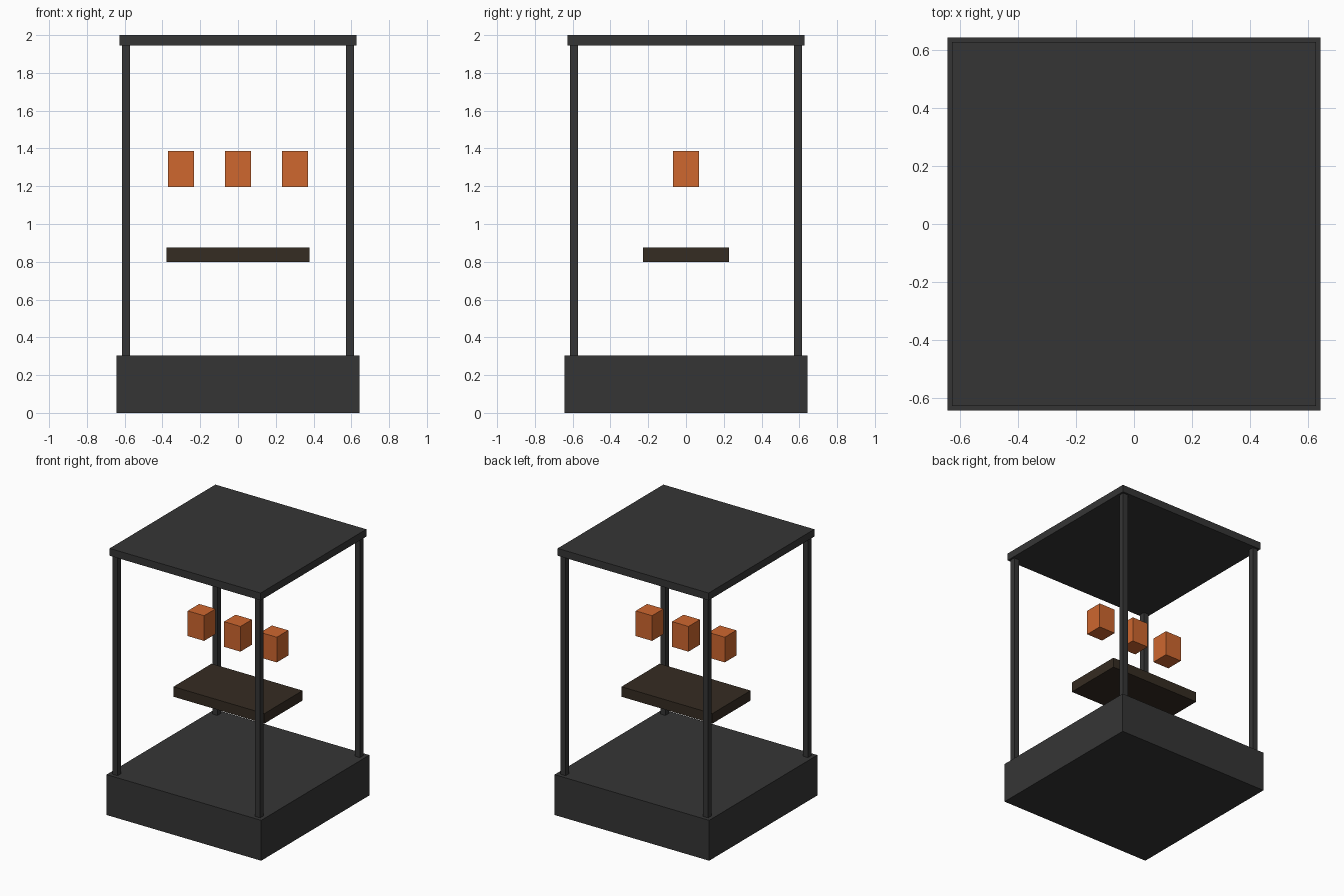
import bpy

cube = bpy.data.objects.get("Cube")
if cube:
    bpy.data.objects.remove(cube, do_unlink=True)


def make_material(name, color):
    mat = bpy.data.materials.new(name)
    mat.use_nodes = True
    mat.diffuse_color = (*color, 1)
    bsdf = mat.node_tree.nodes["Principled BSDF"]
    bsdf.inputs["Base Color"].default_value = (*color, 1)
    bsdf.inputs["Roughness"].default_value = 0.8
    return mat


def box(name, x, y, width, depth, bottom, top, mat):
    bpy.ops.mesh.primitive_cube_add(size=1, location=(x, y, (bottom + top) / 2))
    obj = bpy.context.object
    obj.name = name
    obj.scale = (width, depth, top - bottom)
    bpy.ops.object.transform_apply(location=False, rotation=False, scale=True)
    obj.data.materials.append(mat)
    return obj


charcoal = make_material("charcoal", (0.036, 0.036, 0.036))
dark_wood = make_material("dark wood", (0.036, 0.025, 0.016))
orange = make_material("orange", (0.62, 0.135, 0.028))

# Plinth and roof of the display stand
box("base", 0, 0, 1.284, 1.284, 0, 0.303, charcoal)
box("roof", 0, 0, 1.254, 1.254, 1.945, 2, charcoal)

# Four corner posts
for side, sx in (("left", 1), ("right", -1)):
    for end, sy in (("front", -1), ("back", 1)):
        box(f"{end}_{side}_post", sx * 0.592, sy * 0.592, 0.042, 0.042,
            0.303, 1.945, charcoal)

# Floating shelf
box("shelf", 0, 0, 0.755, 0.453, 0.8, 0.875, dark_wood)

# Row of floating display blocks
for place, x in (("right", -0.302), ("middle", 0), ("left", 0.302)):
    box(f"{place}_block", x, 0, 0.136, 0.136, 1.197, 1.386, orange)
